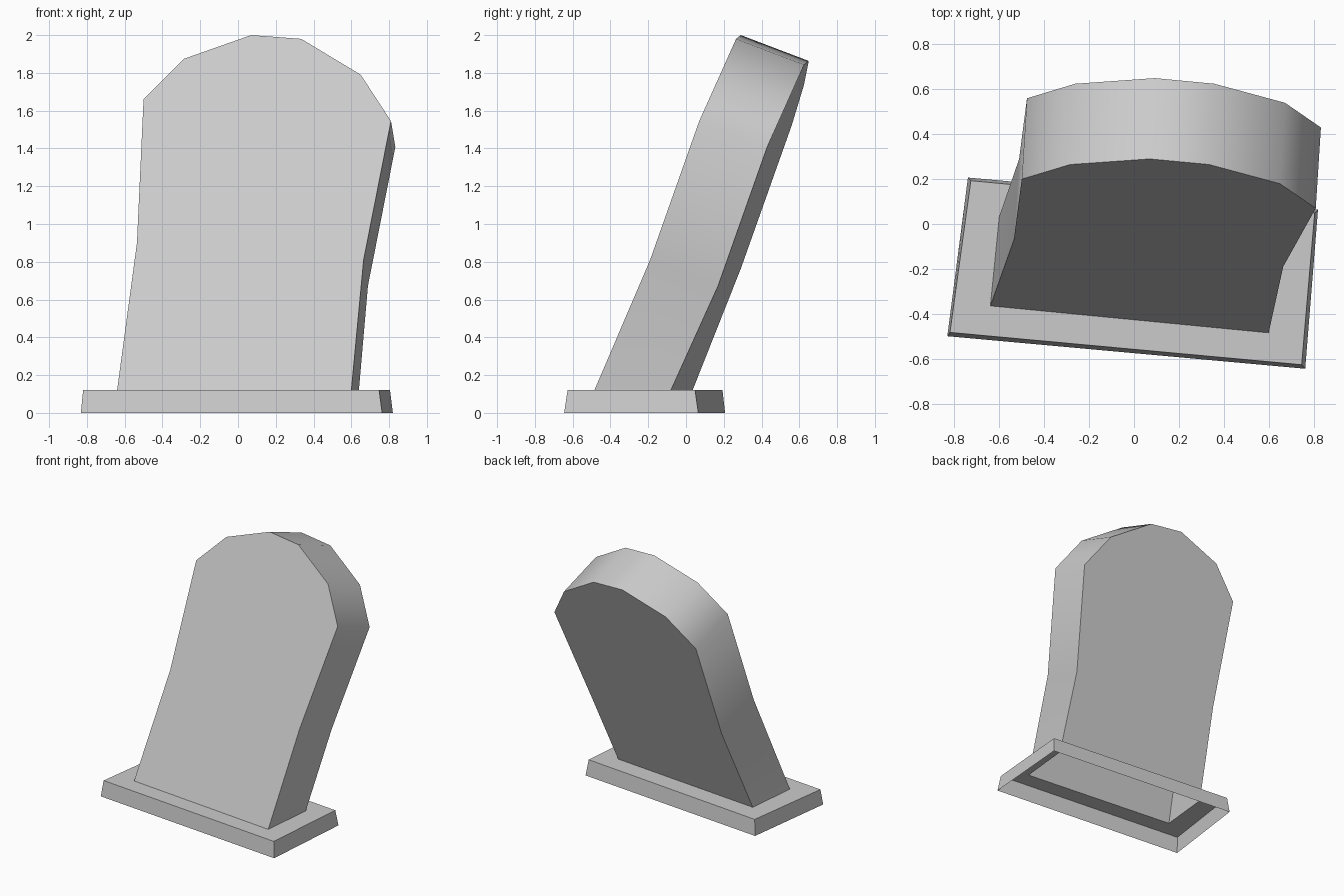
import bpy, bmesh, math
from mathutils import Vector

cube = bpy.data.objects.get("Cube")
if cube:
    bpy.data.objects.remove(cube, do_unlink=True)

stone = bpy.data.materials.new("plain_grey_stone")
stone.use_nodes = True
GREY = (0.6, 0.6, 0.6, 1)
stone.diffuse_color = GREY
stone.node_tree.nodes["Principled BSDF"].inputs["Base Color"].default_value = GREY


def bridge(bm, a, b, closed=True):
    """Join two vertex rows with a strip of quads."""
    n = len(a)
    for i in range(n if closed else n - 1):
        j = (i + 1) % n
        bm.faces.new((a[i], a[j], b[j], b[i]))


def finish(bm, name):
    mesh = bpy.data.meshes.new(name)
    bm.to_mesh(mesh)
    bm.free()
    mesh.materials.append(stone)
    obj = bpy.data.objects.new(name, mesh)
    bpy.context.collection.objects.link(obj)
    bpy.ops.object.select_all(action='DESELECT')
    obj.select_set(True)
    bpy.context.view_layer.objects.active = obj
    bpy.ops.object.shade_smooth_by_angle(angle=math.radians(55))


PLINTH_TOP = 0.12

# Leaning slab: front outline from bottom left over the worn arch to bottom right
front = [(-0.64, -0.365, PLINTH_TOP), (-0.535, -0.07, 0.90), (-0.50, 0.20, 1.66),
         (-0.285, 0.265, 1.875), (0.07, 0.29, 2.0), (0.335, 0.265, 1.98),
         (0.65, 0.18, 1.79), (0.81, 0.07, 1.545), (0.665, -0.19, 0.81),
         (0.60, -0.485, PLINTH_TOP)]
depth = Vector((0.023, 0.36, -0.137))
back = [Vector(p) + depth for p in front]
# Back feet slide along the lean to meet the plinth
back[0] = Vector((-0.60, 0.035, PLINTH_TOP))
back[-1] = Vector((0.64, -0.08, PLINTH_TOP))

bm = bmesh.new()
f = [bm.verts.new(p) for p in front]
b = [bm.verts.new(p) for p in back]
bm.faces.new(reversed(f))
bm.faces.new(b)
bridge(bm, f, b, closed=False)
bmesh.ops.recalc_face_normals(bm, faces=bm.faces)
finish(bm, "headstone_slab")

# Plinth: tapered walls and a top ring, open underneath and below the slab
bottom = [(-0.832, -0.50), (0.763, -0.645), (0.82, 0.065), (-0.74, 0.207)]
top = [(-0.82, -0.483), (0.747, -0.627), (0.805, 0.048), (-0.727, 0.193)]
bm = bmesh.new()
low = [bm.verts.new((x, y, 0)) for x, y in bottom]
high = [bm.verts.new((x, y, PLINTH_TOP)) for x, y in top]
feet = [bm.verts.new(p) for p in (front[0], front[-1], back[-1], back[0])]
bridge(bm, low, high)
bridge(bm, high, feet)
finish(bm, "plinth")
